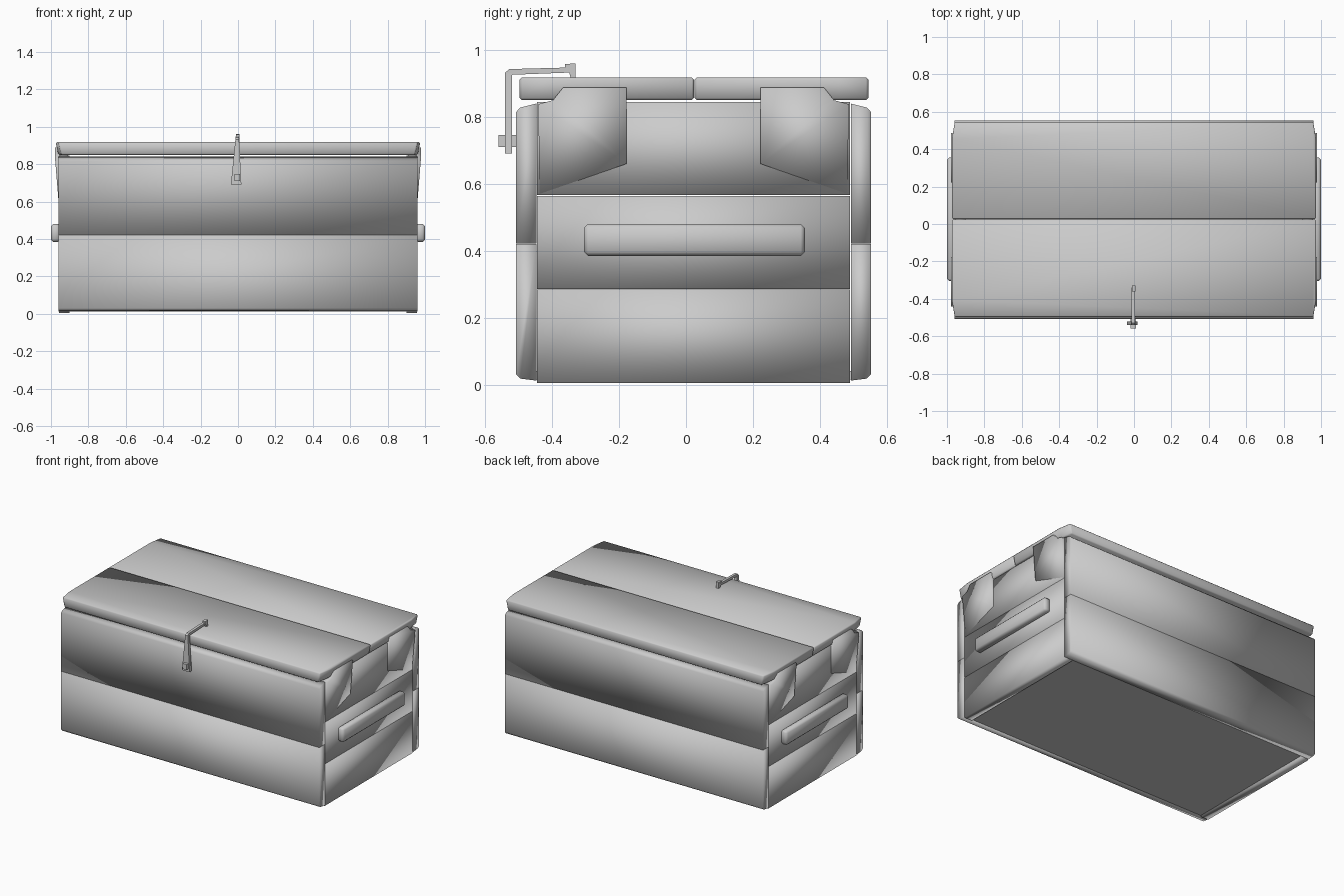
import bpy
import bmesh
from mathutils import Vector

old = bpy.data.objects.get("Cube")
if old:
    bpy.data.objects.remove(old, do_unlink=True)

grey = bpy.data.materials.new("plain grey")
grey.use_nodes = True
grey.diffuse_color = (0.6, 0.6, 0.6, 1)
grey.node_tree.nodes["Principled BSDF"].inputs["Base Color"].default_value = (0.6, 0.6, 0.6, 1)


def prism(name, outline, axis, start, end, smooth=True, shape=None):
    """Extrude a 2D outline along an axis; shape may adjust each vertex."""
    bm = bmesh.new()
    rings = []
    for level in (start, end):
        ring = []
        for p in outline:
            co = list(p)
            co.insert(axis, level)
            ring.append(bm.verts.new(shape(Vector(co)) if shape else co))
        rings.append(ring)
        bm.faces.new(ring)
    n = len(outline)
    for i in range(n):
        j = (i + 1) % n
        bm.faces.new((rings[0][i], rings[0][j], rings[1][j], rings[1][i]))
    bmesh.ops.recalc_face_normals(bm, faces=bm.faces)
    mesh = bpy.data.meshes.new(name)
    bm.to_mesh(mesh)
    bm.free()
    for face in mesh.polygons:
        face.use_smooth = smooth
    mesh.materials.append(grey)
    obj = bpy.data.objects.new(name, mesh)
    bpy.context.scene.collection.objects.link(obj)
    return obj


def rect(a0, a1, b0, b1):
    return [(a0, b0), (a1, b0), (a1, b1), (a0, b1)]


def chamfer(obj, width):
    mod = obj.modifiers.new("chamfer", 'BEVEL')
    mod.width = width
    mod.segments = 1
    return obj


MID = 0.0225  # centre of the box body along y

# Front and back planks, chamfered on their outer edges
for label, side in (("front", -1), ("back", 1)):
    inner, outer = MID + side * 0.47, MID + side * 0.53
    edge = outer - side * 0.012
    upper = [(inner, 0.422), (outer, 0.422), (outer, 0.815), (edge, 0.828), (inner, 0.84)]
    lower = [(inner, 0.012), (edge, 0.018), (outer, 0.03), (outer, 0.42), (inner, 0.42)]
    prism(label + "_upper_plank", upper, 0, -0.96, 0.96)
    prism(label + "_lower_plank", lower, 0, -0.96, 0.96)

# Bottom panel
prism("bottom_panel", rect(-0.92, 0.92, -0.45, 0.495), 2, 0.015, 0.04, smooth=False)


def lean(v):
    """Tilt the outer face of a tab outward towards its top."""
    if abs(v.x) > 0.93:
        t = min(max((v.z - 0.62) / 0.22, 0), 1)
        v.x += (0.022 if v.x > 0 else -0.022) * t
    return v


# Ends: three planks, two lid tabs and a grip
for label, side in (("left", 1), ("right", -1)):
    for level, z0, z1 in (("lower", 0.005, 0.284), ("middle", 0.286, 0.564), ("upper", 0.566, 0.845)):
        prism(f"{label}_{level}_end_plank", rect(-0.445, 0.49, z0, z1), 0, side * 0.9, side * 0.956)
    tab = [(0.46, 0.57), (0.2, 0.66), (0.2, 0.888), (0.39, 0.888), (0.42, 0.85), (0.464, 0.838)]
    for place, way in (("front", -1), ("back", 1)):
        outline = [(MID + way * y, z) for y, z in tab]
        prism(f"{label}_{place}_tab", outline, 0, side * 0.91, side * 0.957, shape=lean)
    chamfer(prism(label + "_handle", rect(-0.305, 0.355, 0.385, 0.48), 0,
                  side * 0.95, side * 1.0), 0.012)


def lid_taper(v):
    """Draw the lid ends in slightly at the bottom."""
    if v.z < 0.9:
        v.x *= 0.985
    return v


# Lid: two boards meeting in the middle, with clipped outer corners
for label, side, far in (("front", -1, -0.497), ("back", 1, 0.545)):
    near = 0.025 + side * 0.001
    back = far - side * 0.09
    plan = [(-0.975, near), (-0.975, back), (-0.96, far),
            (0.96, far), (0.975, back), (0.975, near)]
    chamfer(prism(label + "_lid_board", plan, 2, 0.85, 0.918, shape=lid_taper), 0.007)

# Latch: tapered strap, arm over the lid, end stop and staple
prism("latch_strap", [(-0.038, 0.69), (0.018, 0.69), (0.006, 0.93), (-0.014, 0.93)],
      1, -0.541, -0.52, smooth=False)
arm = [(-0.541, 0.925), (-0.541, 0.932), (-0.528, 0.943), (-0.34, 0.948),
       (-0.34, 0.933), (-0.52, 0.926)]
prism("latch_arm", arm, 0, -0.013, 0.005, smooth=False)
stop = [(-0.362, 0.958), (-0.33, 0.96), (-0.33, 0.918), (-0.345, 0.918), (-0.35, 0.935), (-0.362, 0.94)]
prism("latch_stop", stop, 0, -0.012, 0.008, smooth=False)
prism("latch_staple", rect(-0.56, -0.5, 0.71, 0.746), 0, -0.02, 0.01, smooth=False)
